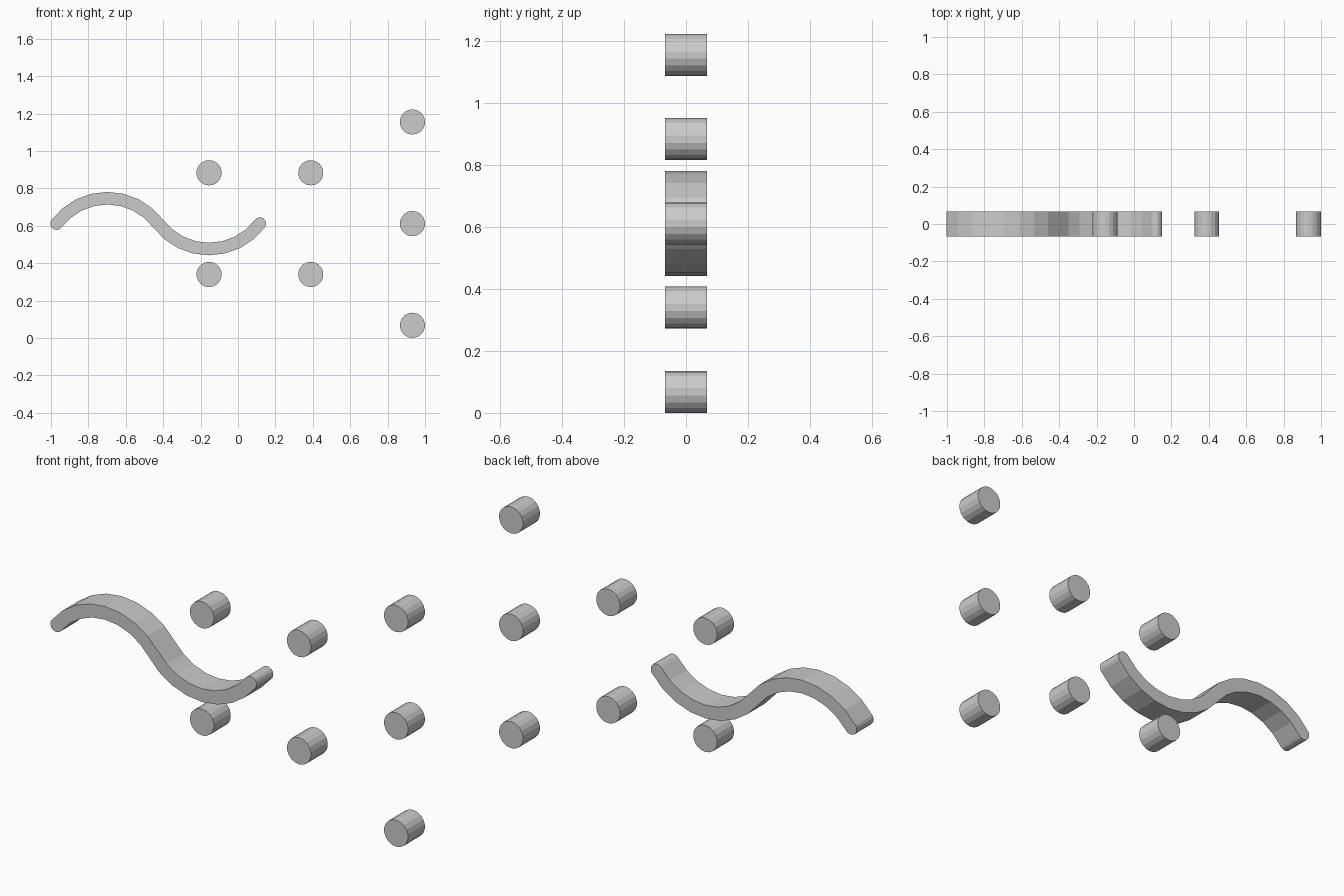
import bpy
import bmesh
from math import sin, cos, asin, pi
from mathutils import Vector

cube = bpy.data.objects.get("Cube")
if cube:
    bpy.data.objects.remove(cube, do_unlink=True)

UNIT = 0.2718          # half the spacing between the pegs
RADIUS = 0.0675        # peg radius and half depth
HALF_WIDTH = 0.0335    # half thickness of the wavy bar
MID_Z = 0.6115

grey = bpy.data.materials.new("light grey")
grey.use_nodes = True
grey.diffuse_color = (0.6, 0.6, 0.6, 1)
grey.node_tree.nodes["Principled BSDF"].inputs["Base Color"].default_value = (0.6, 0.6, 0.6, 1)


def extrude_outline(name, outline):
    """Extrude a closed x-z outline along y, centred on y = 0."""
    bm = bmesh.new()
    face = bm.faces.new([bm.verts.new((x, -RADIUS, z)) for x, z in outline])
    moved = bmesh.ops.extrude_face_region(bm, geom=[face])["geom"]
    verts = [v for v in moved if isinstance(v, bmesh.types.BMVert)]
    bmesh.ops.translate(bm, verts=verts, vec=(0, 2 * RADIUS, 0))
    # Extrusion can leave the starting cap facing inward
    bmesh.ops.recalc_face_normals(bm, faces=bm.faces[:])
    mesh = bpy.data.meshes.new(name)
    bm.to_mesh(mesh)
    bm.free()
    mesh.materials.append(grey)
    obj = bpy.data.objects.new(name, mesh)
    bpy.context.scene.collection.objects.link(obj)
    return obj


def arc(centre, radius, start, sweep, steps):
    """Points along a circular arc, both ends included."""
    return [centre + radius * Vector((cos(start + sweep * i / steps),
                                      sin(start + sweep * i / steps)))
            for i in range(steps + 1)]


# Pegs: columns of one, two and three, as offsets in half spacings
last_x = 1 - RADIUS
pegs = {
    "near_peg": (-4, (-1, 1)),
    "middle_peg": (-2, (-1, 1)),
    "far_peg": (0, (-2, 0, 2)),
}
SIDES = 18
for name, (column, rows) in pegs.items():
    for number, row in enumerate(rows, 1):
        centre = Vector((last_x + column * UNIT, MID_Z + row * UNIT))
        ring = arc(centre, RADIUS, pi / 2, 2 * pi, SIDES)[:-1]
        extrude_outline(f"{name}_{number}", ring)

# Wavy bar: one arch followed by one dip, with rounded ends
SEGMENTS = 8
rise = UNIT / 2
bend = (UNIT ** 2 + rise ** 2) / (2 * rise)
half_angle = asin(UNIT / bend)
middle = Vector((last_x - 5 * UNIT, MID_Z))
arch_centre = middle + Vector((-UNIT, rise - bend))
dip_centre = middle + Vector((UNIT, bend - rise))


def edge(offset):
    """One side of the bar, from left to right, offset from its centre line."""
    arch = arc(arch_centre, bend + offset, pi / 2 + half_angle, -2 * half_angle, SEGMENTS)
    dip = arc(dip_centre, bend - offset, -pi / 2 - half_angle, 2 * half_angle, SEGMENTS)
    return arch + dip[1:]


right_end = middle + Vector((2 * UNIT, 0))
left_end = middle - Vector((2 * UNIT, 0))
right_cap = arc(right_end, HALF_WIDTH, pi / 2 + half_angle, -pi, 8)[1:-1]
left_cap = arc(left_end, HALF_WIDTH, -pi / 2 + half_angle, -pi, 8)[1:-1]
outline = edge(HALF_WIDTH) + right_cap + edge(-HALF_WIDTH)[::-1] + left_cap
extrude_outline("wavy_bar", outline)
